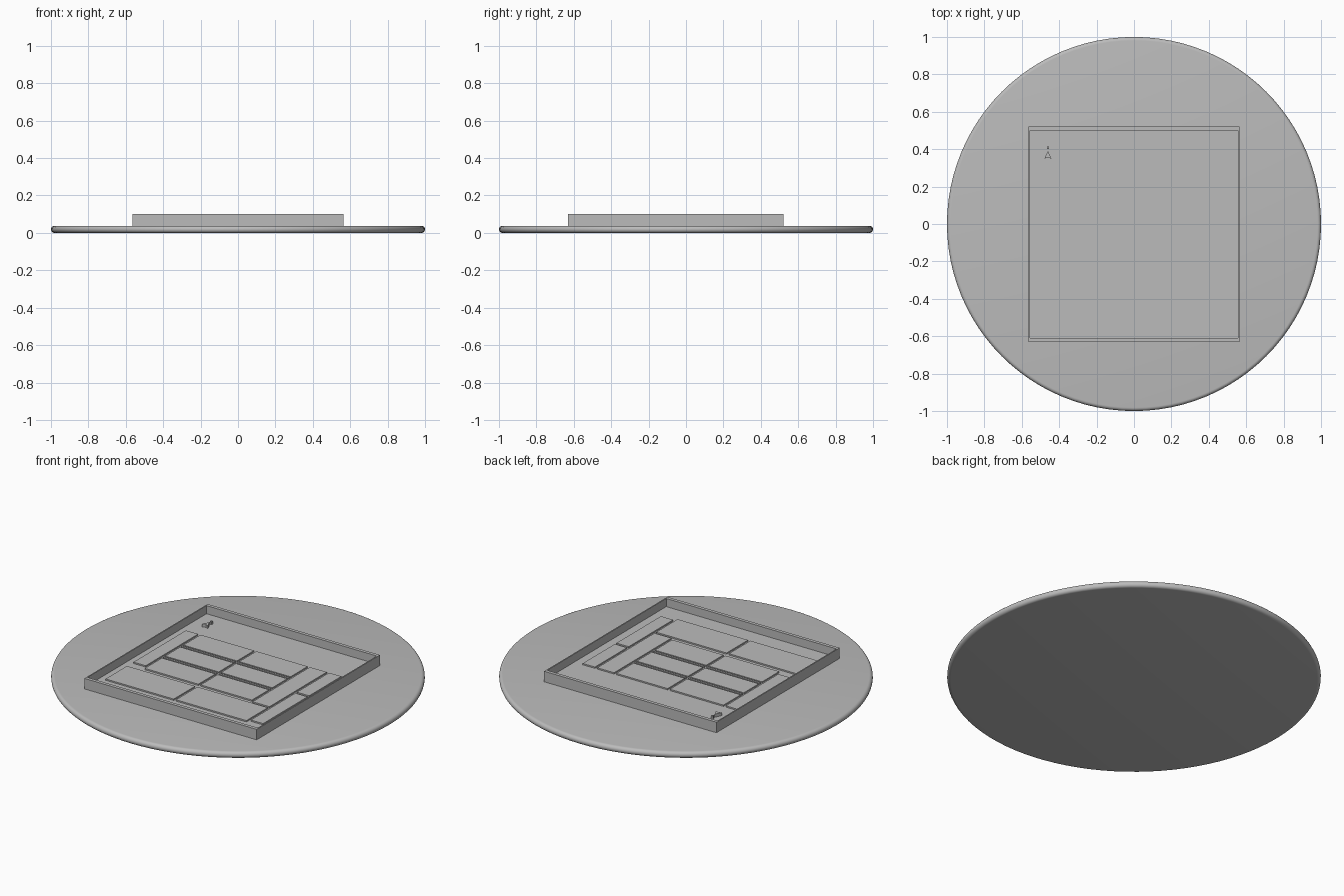
import bpy, bmesh, math

if "Cube" in bpy.data.objects:
    bpy.data.objects.remove(bpy.data.objects["Cube"])

grey = bpy.data.materials.new("stone_grey")
grey.use_nodes = True
GREY = (0.5, 0.5, 0.5, 1)
grey.diffuse_color = GREY
grey.node_tree.nodes["Principled BSDF"].inputs["Base Color"].default_value = GREY


def finish(name, bm):
    """Turn a bmesh into a named object."""
    bmesh.ops.recalc_face_normals(bm, faces=bm.faces)
    mesh = bpy.data.meshes.new(name)
    bm.to_mesh(mesh)
    bm.free()
    mesh.materials.append(grey)
    obj = bpy.data.objects.new(name, mesh)
    bpy.context.collection.objects.link(obj)
    return obj


def prism(name, outline, z0, z1):
    """Extrude a flat outline upwards."""
    bm = bmesh.new()
    face = bm.faces.new([bm.verts.new((x, y, z0)) for x, y in outline])
    top = bmesh.ops.extrude_face_region(bm, geom=[face])["geom"]
    verts = [v for v in top if isinstance(v, bmesh.types.BMVert)]
    bmesh.ops.translate(bm, verts=verts, vec=(0, 0, z1 - z0))
    return finish(name, bm)


def slab(name, x0, x1, y0, y1, z0, z1):
    return prism(name, [(x0, y0), (x1, y0), (x1, y1), (x0, y1)], z0, z1)


# Round base with a fully rounded rim
BASE = 0.038
R = BASE / 2
rim = [(1 - R + R * math.cos(a), R + R * math.sin(a))
       for a in (math.pi * (i / 10 - 0.5) for i in range(11))]
bm = bmesh.new()
profile = [bm.verts.new((x, 0, z)) for x, z in [(0, 0)] + rim + [(0, BASE)]]
edges = [bm.edges.new(pair) for pair in zip(profile, profile[1:])]
bmesh.ops.spin(bm, geom=profile + edges, cent=(0, 0, 0), axis=(0, 0, 1),
               angle=math.tau, steps=96, use_duplicate=False)
bmesh.ops.remove_doubles(bm, verts=bm.verts, dist=0.0001)
base = finish("round_base", bm)
bpy.context.view_layer.objects.active = base
base.select_set(True)
bpy.ops.object.shade_smooth_by_angle(angle=math.radians(30))
base.select_set(False)

# Square tray: floor and four walls
X, BACK, FRONT = 0.563, 0.52, -0.63
FLOOR, TOP = 0.052, 0.1
THICK, THIN = 0.02, 0.007
slab("tray_floor", -X, X, FRONT, BACK, BASE, FLOOR)
slab("back_wall", -X, X, BACK - THICK, BACK, BASE, TOP)
slab("front_wall", -X, X, FRONT, FRONT + THICK, BASE, TOP)
for side, name in ((-1, "right_wall"), (1, "left_wall")):
    slab(name, *sorted((side * X, side * (X - THIN))), FRONT, BACK, BASE, TOP)

# Low paving panels, separated by narrow gaps
PANEL = FLOOR + 0.008
panels = [
    ("side_strip", -0.515, -0.435, -0.24, 0.25),
    ("corner_panel", -0.515, -0.07, -0.5, -0.30),
    ("front_panel", -0.055, 0.405, -0.5, -0.30),
    ("long_panel", 0.295, 0.405, -0.285, 0.25),
    ("far_strip_back", 0.42, 0.5, -0.05, 0.25),
    ("far_strip_front", 0.42, 0.5, -0.48, -0.065),
]
rows = [(0.09, 0.25), (-0.08, 0.06), (-0.27, -0.11)]
for i, (y0, y1) in enumerate(rows):
    panels.append((f"row_panel_a_{i}", -0.42, -0.07, y0, y1))
    panels.append((f"row_panel_b_{i}", -0.055, 0.28, y0, y1))
for i, y in enumerate((0.075, -0.095)):
    panels.append((f"divider_a_{i}", -0.42, -0.07, y - 0.006, y + 0.006))
    panels.append((f"divider_b_{i}", -0.055, 0.28, y - 0.006, y + 0.006))
for name, *box in panels:
    slab(name, *box, FLOOR, PANEL)

# Direction arrow with a small marker ahead of it
arrow = [(-0.46, 0.39), (-0.48, 0.348), (-0.46, 0.357), (-0.44, 0.348)]
prism("direction_arrow", arrow, FLOOR, FLOOR + 0.018)
slab("arrow_marker", -0.466, -0.454, 0.402, 0.414, FLOOR, FLOOR + 0.018)
